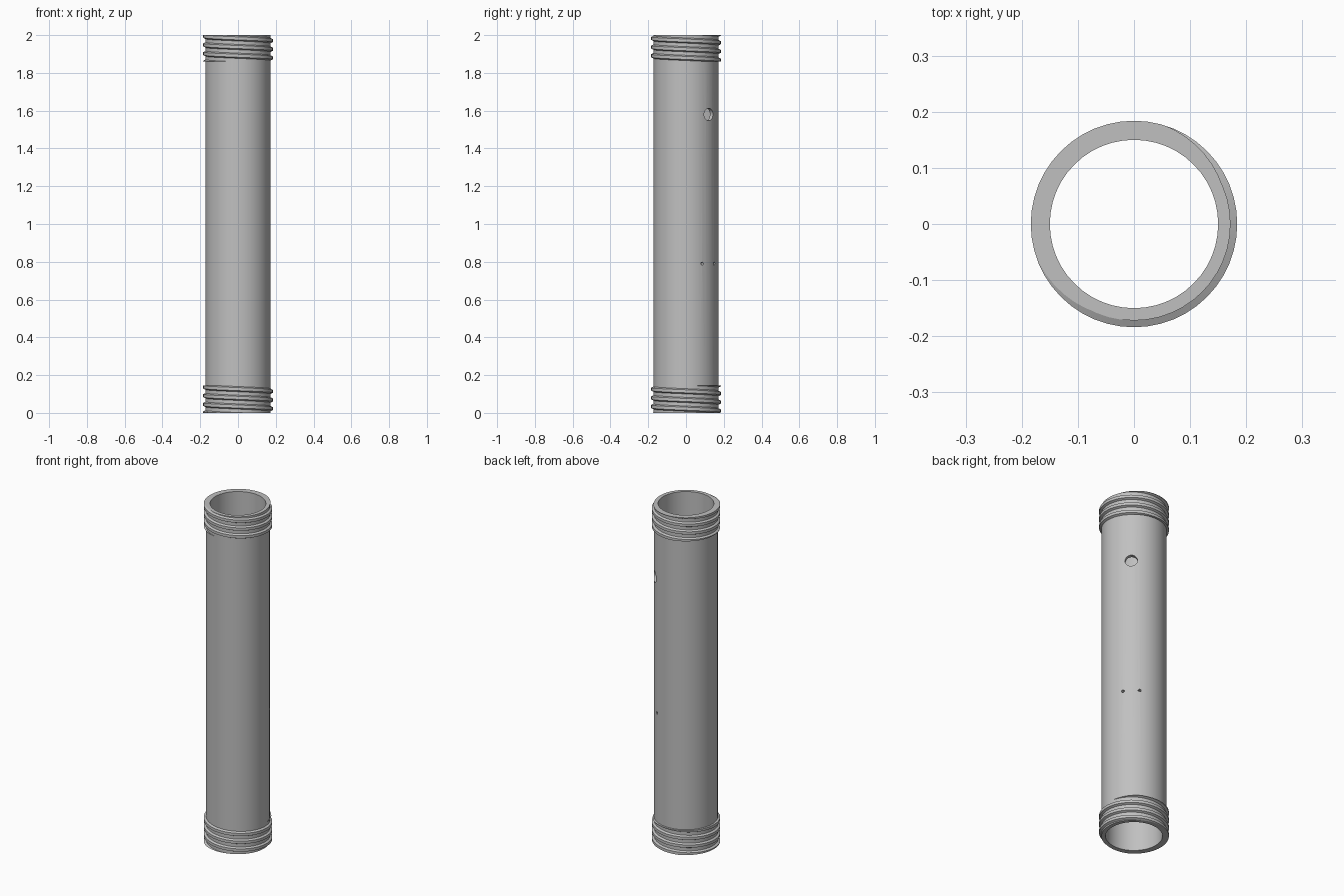
import bpy, bmesh
from math import cos, sin, radians, pi
from mathutils import Vector

SEG = 48                    # sides around the tube
R_IN, R_OUT, R_CREST = 0.15, 0.172, 0.184
HEIGHT = 2.0
PITCH = 0.046
RIDGE, CREST = 0.028, 0.016  # ridge width at its root and at its crest

if "Cube" in bpy.data.objects:
    bpy.data.objects.remove(bpy.data.objects["Cube"], do_unlink=True)

metal = bpy.data.materials.new("light grey metal")
metal.use_nodes = True
metal.diffuse_color = (0.53, 0.53, 0.53, 1)
metal.node_tree.nodes["Principled BSDF"].inputs["Base Color"].default_value = (0.53, 0.53, 0.53, 1)


def make_object(name, bm):
    bmesh.ops.recalc_face_normals(bm, faces=bm.faces)
    mesh = bpy.data.meshes.new(name)
    bm.to_mesh(mesh)
    bm.free()
    mesh.materials.append(metal)
    obj = bpy.data.objects.new(name, mesh)
    bpy.context.collection.objects.link(obj)
    return obj


def activate(obj):
    bpy.ops.object.select_all(action='DESELECT')
    obj.select_set(True)
    bpy.context.view_layer.objects.active = obj


def sweep(profile, steps, drop, closed):
    """Carry an (r, z) profile around the axis, sinking by drop per step."""
    bm = bmesh.new()
    rings = []
    for i in range(steps if closed else steps + 1):
        a = 2 * pi * i / SEG
        rings.append([bm.verts.new((r * cos(a), r * sin(a), z - drop * i)) for r, z in profile])
    n = len(profile)
    for i in range(steps):
        p, q = rings[i], rings[(i + 1) % len(rings)]
        for j in range(n):
            k = (j + 1) % n
            bm.faces.new((p[j], q[j], q[k], p[k]))
    if not closed:
        bm.faces.new(rings[0])
        bm.faces.new(rings[-1])
    return bm


def thread(name, low, high, start_degrees):
    """Helical ridge that emerges at start_degrees and is trimmed flat at both ends."""
    drop = PITCH / SEG
    # Root lower edge meets the upper trim plane at the start angle
    mid = high + RIDGE / 2 + PITCH * start_degrees / 360
    profile = [(R_OUT, mid - RIDGE / 2), (R_CREST, mid - CREST / 2),
               (R_CREST, mid + CREST / 2), (R_OUT, mid + RIDGE / 2)]
    bm = sweep(profile, SEG * 5, drop, False)
    for z, normal in ((high, 1), (low, -1)):
        bmesh.ops.bisect_plane(bm, geom=bm.verts[:] + bm.edges[:] + bm.faces[:],
                               plane_co=(0, 0, z), plane_no=(0, 0, normal), clear_outer=True)
        bmesh.ops.holes_fill(bm, edges=[e for e in bm.edges if e.is_boundary], sides=0)
    return make_object(name, bm)


# Tube wall
tube = make_object("tube", sweep([(R_IN, 0), (R_OUT, 0), (R_OUT, HEIGHT), (R_IN, HEIGHT)],
                                 SEG, 0, True))


# Side port and the two pin holes below it
def drill(obj, degrees, z, radius):
    direction = Vector((cos(radians(degrees)), sin(radians(degrees)), 0))
    bpy.ops.mesh.primitive_cylinder_add(
        vertices=24, radius=radius, depth=0.1,
        location=direction * 0.165 + Vector((0, 0, z)),
        rotation=direction.to_track_quat('Z', 'Y').to_euler())
    cutter = bpy.context.object
    cutter.name = "hole_cutter"
    cutter.hide_render = True
    cutter.data.materials.append(metal)
    activate(obj)
    mod = obj.modifiers.new("hole", 'BOOLEAN')
    mod.operation = 'DIFFERENCE'
    mod.solver = 'EXACT'
    mod.object = cutter
    bpy.ops.object.modifier_apply(modifier=mod.name)
    bpy.data.objects.remove(cutter, do_unlink=True)


drill(tube, 45, 1.58, 0.033)
for angle in (30, 60):
    drill(tube, angle, 0.79, 0.008)

# Threaded ends
parts = [tube,
         thread("top_thread", 1.86, HEIGHT, 25),
         thread("bottom_thread", 0, 0.145, 10)]

for part in parts:
    activate(part)
    bpy.ops.object.shade_smooth_by_angle(angle=radians(25))
